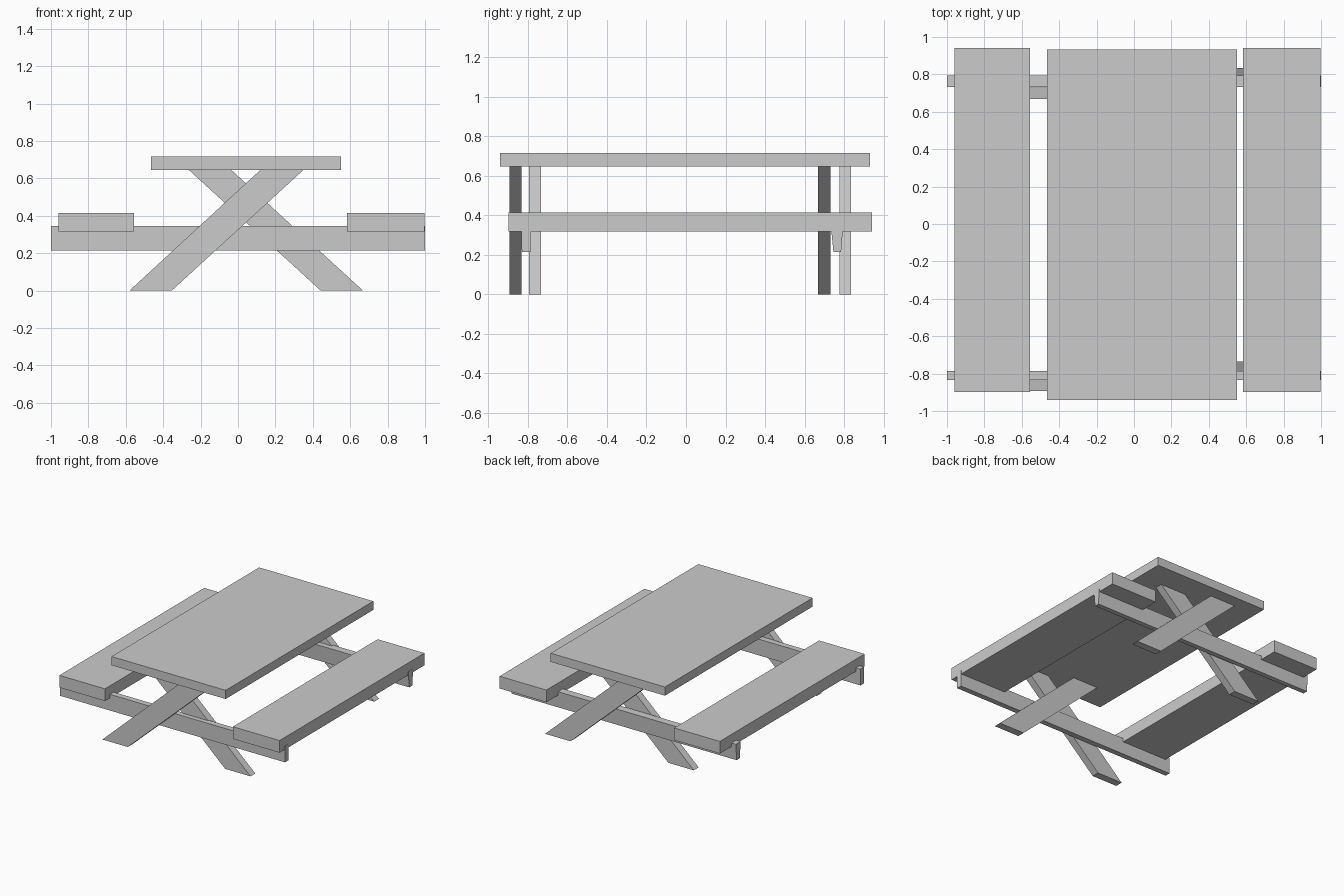
import bpy
import bmesh

cube = bpy.data.objects.get("Cube")
if cube:
    bpy.data.objects.remove(cube, do_unlink=True)

grey = bpy.data.materials.new("plain grey")
grey.use_nodes = True
colour = (0.6, 0.6, 0.6, 1)
grey.diffuse_color = colour
grey.node_tree.nodes["Principled BSDF"].inputs["Base Color"].default_value = colour


def prism(name, outline, offset):
    """Extrude a closed outline along an offset vector."""
    bm = bmesh.new()
    face = bm.faces.new([bm.verts.new(p) for p in outline])
    ext = bmesh.ops.extrude_face_region(bm, geom=[face])
    verts = [v for v in ext["geom"] if isinstance(v, bmesh.types.BMVert)]
    bmesh.ops.translate(bm, verts=verts, vec=offset)
    bmesh.ops.recalc_face_normals(bm, faces=bm.faces)
    mesh = bpy.data.meshes.new(name)
    bm.to_mesh(mesh)
    bm.free()
    mesh.materials.append(grey)
    obj = bpy.data.objects.new(name, mesh)
    bpy.context.collection.objects.link(obj)
    return obj


def board(name, x, y, z):
    """Rectangular plank between the given limits."""
    outline = [(x[0], y[0], z[0]), (x[1], y[0], z[0]),
               (x[1], y[1], z[0]), (x[0], y[1], z[0])]
    return prism(name, outline, (0, 0, z[1] - z[0]))


def leg(name, foot, head, y):
    """Slanted plank cut level at the floor and under the table top."""
    outline = [(foot[0], y[0], 0), (foot[1], y[0], 0),
               (head[1], y[0], 0.647), (head[0], y[0], 0.647)]
    return prism(name, outline, (0, y[1] - y[0], 0))


def beam(name, top, bottom):
    """Cross beam carrying both benches, with a slightly tapered section."""
    outline = [(-1, bottom[0], 0.215), (-1, bottom[1], 0.215),
               (-1, top[1], 0.346), (-1, top[0], 0.346)]
    return prism(name, outline, (2, 0, 0))


# Table top and benches
board("table_top", (-0.465, 0.55), (-0.942, 0.932), (0.646, 0.716))
board("right_bench", (-0.96, -0.555), (-0.897, 0.942), (0.317, 0.415))
board("left_bench", (0.582, 0.998), (-0.897, 0.942), (0.317, 0.415))

# Cross beams
beam("front_beam", (-0.833, -0.785), (-0.831, -0.787))
beam("back_beam", (0.733, 0.795), (0.746, 0.785))

# Crossed legs on either side of each beam
for end, outer, inner in (("front", (-0.894, -0.833), (-0.795, -0.735)),
                          ("back", (0.668, 0.73), (0.776, 0.835))):
    leg(end + "_rising_leg", (-0.58, -0.354), (0.122, 0.352), outer)
    leg(end + "_falling_leg", (0.442, 0.668), (-0.265, -0.038), inner)
